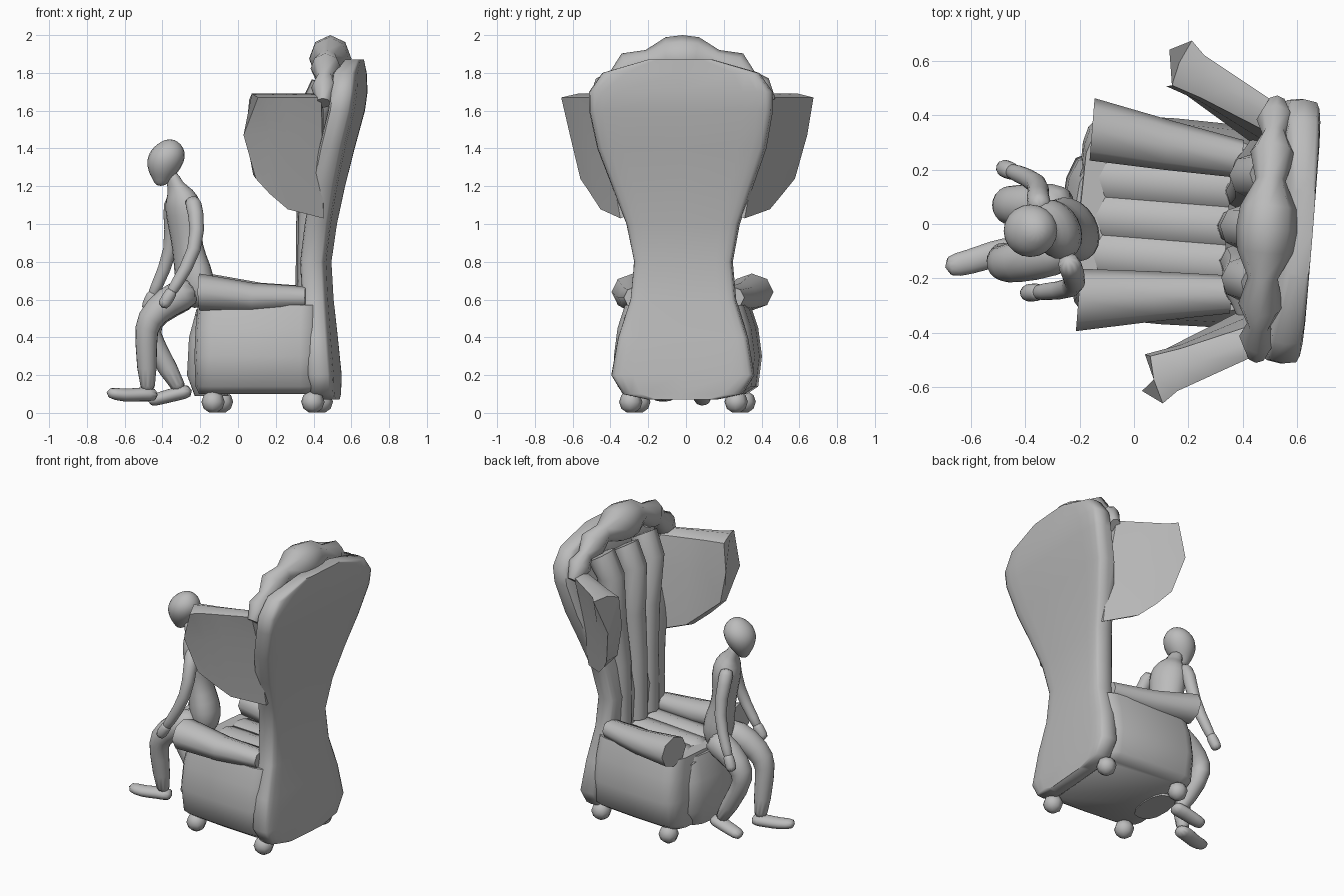
import bpy, bmesh, math
from mathutils import Vector, Matrix

if "Cube" in bpy.data.objects:
    bpy.data.objects.remove(bpy.data.objects["Cube"], do_unlink=True)

grey = bpy.data.materials.new("plain_grey")
grey.use_nodes = True
grey_value = (.5, .5, .5, 1)
grey.diffuse_color = grey_value
grey.node_tree.nodes["Principled BSDF"].inputs["Base Color"].default_value = grey_value

# The chair is turned slightly about z; the figure is not
chair_turn = Matrix.Translation((0, .02, 0)) @ Matrix.Rotation(-.08, 4, 'Z')
along_x, along_y, along_z = Vector((1, 0, 0)), Vector((0, 1, 0)), Vector((0, 0, 1))
shoulder_line = Vector((.5, -.9, 0))
mirror_sides = {"left": 1, "right": -1}


def skin(name, rings, living=False):
    """Bridge rings of points into a closed, capped, smooth-shaded mesh."""
    bm = bmesh.new()
    loops = [[bm.verts.new(point) for point in ring] for ring in rings]
    for lower, upper in zip(loops, loops[1:]):
        for i in range(len(lower)):
            bm.faces.new((lower[i - 1], lower[i], upper[i], upper[i - 1]))
    bm.faces.new(loops[0])
    bm.faces.new(loops[-1])
    bmesh.ops.recalc_face_normals(bm, faces=bm.faces)
    if not living:
        bm.transform(chair_turn)
    mesh = bpy.data.meshes.new(name)
    bm.to_mesh(mesh)
    bm.free()
    mesh.materials.append(grey)
    obj = bpy.data.objects.new(name, mesh)
    bpy.context.collection.objects.link(obj)
    if living:
        smooth = obj.modifiers.new("smooth", 'SUBSURF')
        smooth.levels = smooth.render_levels = 1
    bpy.ops.object.select_all(action='DESELECT')
    obj.select_set(True)
    bpy.context.view_layer.objects.active = obj
    bpy.ops.object.shade_smooth_by_angle(angle=math.pi if living else math.radians(55))


def loft(name, stations, side=along_y, axis=None, corners=8, power=1, living=False):
    """Sweep a rounded section; each station is (point, half width, half depth)."""
    points = [Vector(station[0]) for station in stations]
    rings = []
    for i, (_, wide, deep) in enumerate(stations):
        before, after = points[max(i - 1, 0)], points[min(i + 1, len(points) - 1)]
        tangent = axis or (after - before).normalized()
        across = (side - tangent * side.dot(tangent)).normalized()
        outward = tangent.cross(across)
        ring = []
        for k in range(corners):
            angle = math.tau * k / corners
            u, v = math.cos(angle), math.sin(angle)
            u = math.copysign(abs(u) ** power, u)
            v = math.copysign(abs(v) ** power, v)
            ring.append(points[i] + across * u * wide + outward * v * deep)
        rings.append(ring)
    skin(name, rings, living)


def taper(name, joints, start, end, flat=1, **options):
    """Loft through joints with an evenly changing radius."""
    stations = []
    for i, joint in enumerate(joints):
        radius = start + (end - start) * i / (len(joints) - 1)
        stations.append((joint, radius, radius * flat))
    loft(name, stations, **options)


def limb(name, joints, start, end, flat=1):
    taper(name, joints, start, end, flat, corners=10, living=True)


# Tall back: narrow waist, flared above and below, rounded at both ends
waist = .75
back = []
for z in (.07, .1, .2, .4, .6, .8, 1, 1.2, 1.4, 1.6, 1.7, 1.8, 1.87):
    if z < waist:
        t = min((waist - z) / .55, 1)
        spread, rear = .12, .48 + .05 * t
    else:
        t = (z - waist) / .9
        spread, rear = .23, .48 + .18 * min(t, 1) ** 1.4
    width = .26 + spread * (1 - math.cos(math.pi * min(t, 1))) / 2
    overrun = max((.18 - z) / .12, (z - 1.65) / .23, 0)
    dome = math.sqrt(1 - overrun ** 3)
    depth = .07 * math.sqrt(dome)
    back.append(((rear - depth, 0, z), width * dome, depth))
loft("chair_back", back, axis=along_z, corners=20, power=.33)

# Seat box, bulging at mid height
base = []
for z, width in ((.1, .3), (.14, .36), (.3, .38), (.45, .36), (.57, .32)):
    front, rear = -.12 - width / 4, .46
    base.append((((front + rear) / 2, 0, z), width, (rear - front) / 2))
loft("seat_base", base, axis=along_z, corners=20, power=.3)

# Bulging apron under the front of the seat
apron = [((x, 0, z), width, .09) for x, z, width in
         ((-.14, .09, .16), (-.18, .2, .23), (-.17, .4, .22), (-.13, .55, .2))]
loft("seat_apron", apron, axis=along_z, corners=12, power=.8)

# Padded channels over the seat and up the inner back
for label, f in (("left", 1), ("middle", 0), ("right", -1)):
    seat_path = [(x, .14 * f, z) for x, z in ((.4, .53), (-.1, .53), (-.17, .47))]
    taper(f"seat_channel_{label}", seat_path, .1, .09, flat=.7)
    back_path = [(x + .02 * abs(f), f * y, z) for x, y, z in
                 ((.37, .13, .6), (.38, .13, 1), (.4, .16, 1.3), (.4, .19, 1.6), (.47, .2, 1.72))]
    taper(f"back_channel_{label}", back_path, .065, .09)

# Scalloped crest: lobes and valleys alternate and shrink outwards
half_crest = []
for i, y in enumerate((0, .08, .18, .28, .35, .4, .46)):
    valley = i > 0 and i % 2 == 0
    radius = (.125 - .12 * y) * (.6 if valley else 1)
    half_crest.append((y, 1.875 - .25 * (y / .47) ** 3, radius))
crest = [((.49, -y, z), r * .9, r) for y, z, r in reversed(half_crest)]
crest += [((.49, y, z), r * .9, r) for y, z, r in half_crest[1:]]
loft("crest", crest, side=along_x)

for label, s in mirror_sides.items():
    # Scroll arm, wider at the front
    taper(f"arm_{label}", [(-.18, .315 * s, .64), (.1, .28 * s, .61), (.38, .25 * s, .61)],
          .115, .07, flat=.85, axis=along_x)

    # Wing leaning outwards, thick along its top, narrowing to the back below
    wing = []
    for t in (0, .25, .5, 1):
        x = .12 + .36 * t
        drop = max(1.24 - .9 * (x - .12), 1.03)
        outer_top, inner_top = .67 - .2 * t, .5 - .15 * t
        outer_low, inner_low = .57 - .24 * t, .49 - .22 * t
        lead = .04 if t == 0 else 0
        section = [(x + lead, outer_top, 1.67), (x - lead, (outer_top + outer_low) / 2 + .01, 1.47),
                   (x + lead / 2, outer_low, drop), (x, inner_low, drop + .02),
                   (x - lead, (inner_top + inner_low) / 2, 1.47), (x - lead / 2, inner_top, 1.66),
                   (x, (outer_top + inner_top) / 2, 1.69)]
        wing.append([Vector((px, py * s, pz)) for px, py, pz in section])
    skin(f"wing_{label}", wing)

    # Bun feet
    for end, x in (("front", -.11), ("back", .42)):
        bun = []
        for i in range(5):
            angle = math.pi * (i + .5) / 5
            radius = .062 * math.sin(angle)
            bun.append(((x, .28 * s, .058 - .06 * math.cos(angle)), radius, radius))
        loft(f"foot_{end}_{label}", bun, axis=along_z)

# Seated figure: torso turned along the shoulder line
torso = [((x, -.02, z), wide, wide * .75) for x, z, wide in (
    (-.23, .55, .09), (-.22, .66, .14), (-.24, .76, .13), (-.27, .88, .1), (-.28, 1, .12),
    (-.29, 1.1, .13), (-.31, 1.16, .1), (-.33, 1.2, .05), (-.36, 1.28, .05))]
loft("figure_torso", torso, side=shoulder_line, corners=10, living=True)

# Egg-shaped head, narrow at the chin
head = []
steps = 8
for i in range(steps + 1):
    t = i / steps
    radius = .105 * math.sqrt(max(math.sin(math.pi * t ** 1.3), .06))
    head.append(((.05 * t - .41, -.025, 1.2 + .25 * t), radius, radius))
loft("figure_head", head, axis=along_z, corners=10, living=True)

# Arms resting by the lap, each hand continuing the line of its forearm
arms = {
    "right": [(-.25, -.12, 1.14), (-.22, -.19, 1.07), (-.21, -.24, .87), (-.34, -.25, .66)],
    "left": [(-.34, .05, 1.14), (-.36, .1, 1.07), (-.34, .15, .87), (-.44, .19, .65)],
}
for label, joints in arms.items():
    elbow, wrist = Vector(joints[-2]), Vector(joints[-1])
    forearm_end, palm, fingers = [elbow.lerp(wrist, reach) for reach in (1.15, 1.25, 1.5)]
    limb(f"figure_arm_{label}", joints + [forearm_end], .05, .028)
    limb(f"figure_hand_{label}", [wrist, palm, fingers], .035, .035)

# Legs: one shin upright, the other tucked back
legs = {
    "right": [(-.22, -.08, .66), (-.38, -.13, .59), (-.48, -.15, .49), (-.49, -.14, .4), (-.475, -.1, .07)],
    "left": [(-.22, .06, .66), (-.38, .065, .58), (-.48, .07, .48), (-.46, .07, .38), (-.28, .07, .08)],
}
feet = {
    "right": [(-.42, -.09, .095), (-.52, -.11, .1), (-.6, -.14, .09), (-.7, -.16, .11)],
    "left": [(-.24, .07, .12), (-.33, .08, .1), (-.4, .085, .08), (-.48, .09, .06)],
}
for label in mirror_sides:
    limb(f"figure_leg_{label}", legs[label], .1, .05)
    limb(f"figure_foot_{label}", feet[label], .055, .045, flat=.75)
